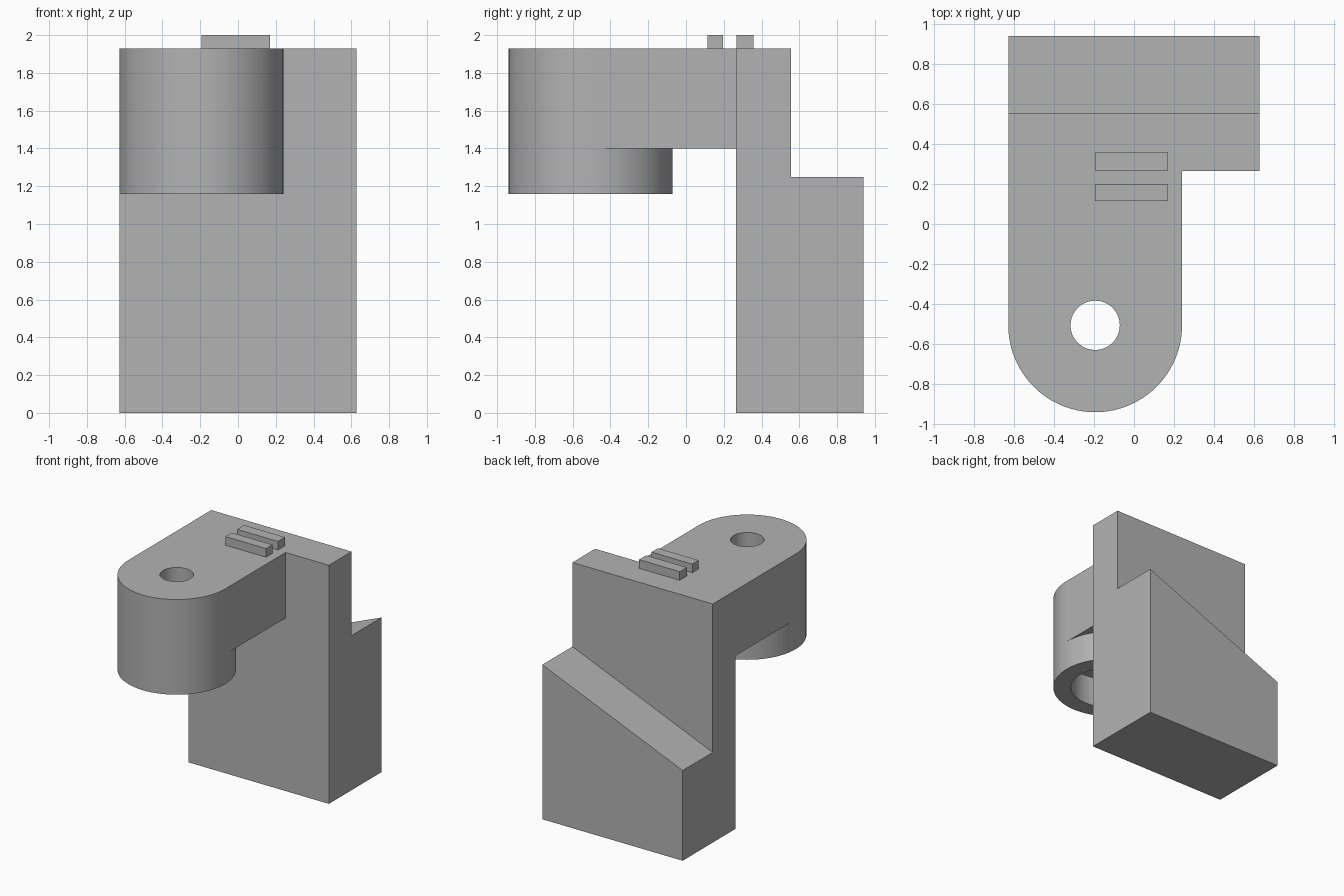
import bpy
import bmesh
from mathutils import Matrix

if "Cube" in bpy.data.objects:
    bpy.data.objects.remove(bpy.data.objects["Cube"], do_unlink=True)

grey = bpy.data.materials.new("plain grey")
grey.use_nodes = True
COLOUR = (0.45, 0.45, 0.45, 1)
grey.diffuse_color = COLOUR
grey.node_tree.nodes["Principled BSDF"].inputs["Base Color"].default_value = COLOUR

HALF_W = 0.628                     # half width of the upright
TOP = 1.93                         # top of upright and arm
PLATE_Y = (0.265, 0.555)           # front and back of the upright
BACK = 0.94
RADIUS = 0.434                     # rounded arm end
CX, CY = RADIUS - HALF_W, -0.506   # centre of the rounded end
ARM_Z, BOSS_Z = 1.40, 1.16         # undersides of arm and boss


def finish(name, bm):
    bmesh.ops.recalc_face_normals(bm, faces=bm.faces)
    mesh = bpy.data.meshes.new(name)
    bm.to_mesh(mesh)
    bm.free()
    mesh.materials.append(grey)
    obj = bpy.data.objects.new(name, mesh)
    bpy.context.collection.objects.link(obj)
    return obj


def prism(name, outline, y0, y1):
    """Extrude an x-z outline from y0 to y1."""
    bm = bmesh.new()
    face = bm.faces.new([bm.verts.new((x, y0, z)) for x, z in outline])
    new = bmesh.ops.extrude_face_region(bm, geom=[face])["geom"]
    verts = [v for v in new if isinstance(v, bmesh.types.BMVert)]
    bmesh.ops.translate(bm, verts=verts, vec=(0, y1 - y0, 0))
    return finish(name, bm)


def block(name, x0, x1, y0, y1, z0, z1):
    return prism(name, [(x0, z0), (x1, z0), (x1, z1), (x0, z1)], y0, y1)


def cylinder(name, radius, z0, z1, sides):
    bm = bmesh.new()
    bmesh.ops.create_cone(bm, cap_ends=True, segments=sides, radius1=radius,
                          radius2=radius, depth=z1 - z0,
                          matrix=Matrix.Translation((CX, CY, (z0 + z1) / 2)))
    return finish(name, bm)


def combine(target, tool, operation):
    mod = target.modifiers.new(operation.lower(), "BOOLEAN")
    mod.operation, mod.solver, mod.object = operation, "EXACT", tool
    bpy.context.view_layer.objects.active = target
    bpy.ops.object.modifier_apply(modifier=mod.name)
    bpy.data.objects.remove(tool, do_unlink=True)


# Upright plate with the sloped block behind it
bracket = block("bracket_body", -HALF_W, HALF_W, *PLATE_Y, 0, TOP)
combine(bracket, prism("sloped_block", [(-HALF_W, 0), (HALF_W, 0),
                                        (HALF_W, 1.25), (-HALF_W, 0.73)],
                       PLATE_Y[1], BACK), "UNION")

# Arm with a round boss at its end
arm = cylinder("arm", RADIUS, BOSS_Z, TOP, 96)
combine(arm, block("arm_bar", CX - RADIUS, CX + RADIUS, CY, PLATE_Y[0],
                   ARM_Z, TOP), "UNION")

# Through hole and the wider bore below it
combine(arm, cylinder("hole_cutter", 0.123, 1, 2.1, 64), "DIFFERENCE")
combine(arm, cylinder("bore_cutter", 0.30, 1, ARM_Z, 64), "DIFFERENCE")
combine(bracket, arm, "UNION")

# Two raised ridges on top
ridges = [block(name, CX, 0.17, y0, y1, TOP, 2.0)
          for name, y0, y1 in (("front_ridge", 0.115, 0.197),
                               ("rear_ridge", 0.267, 0.357))]

# Smooth the round walls, keep the edges sharp
bpy.ops.object.select_all(action="DESELECT")
for obj in [bracket] + ridges:
    obj.select_set(True)
bpy.context.view_layer.objects.active = bracket
bpy.ops.object.shade_smooth_by_angle(angle=0.5)
